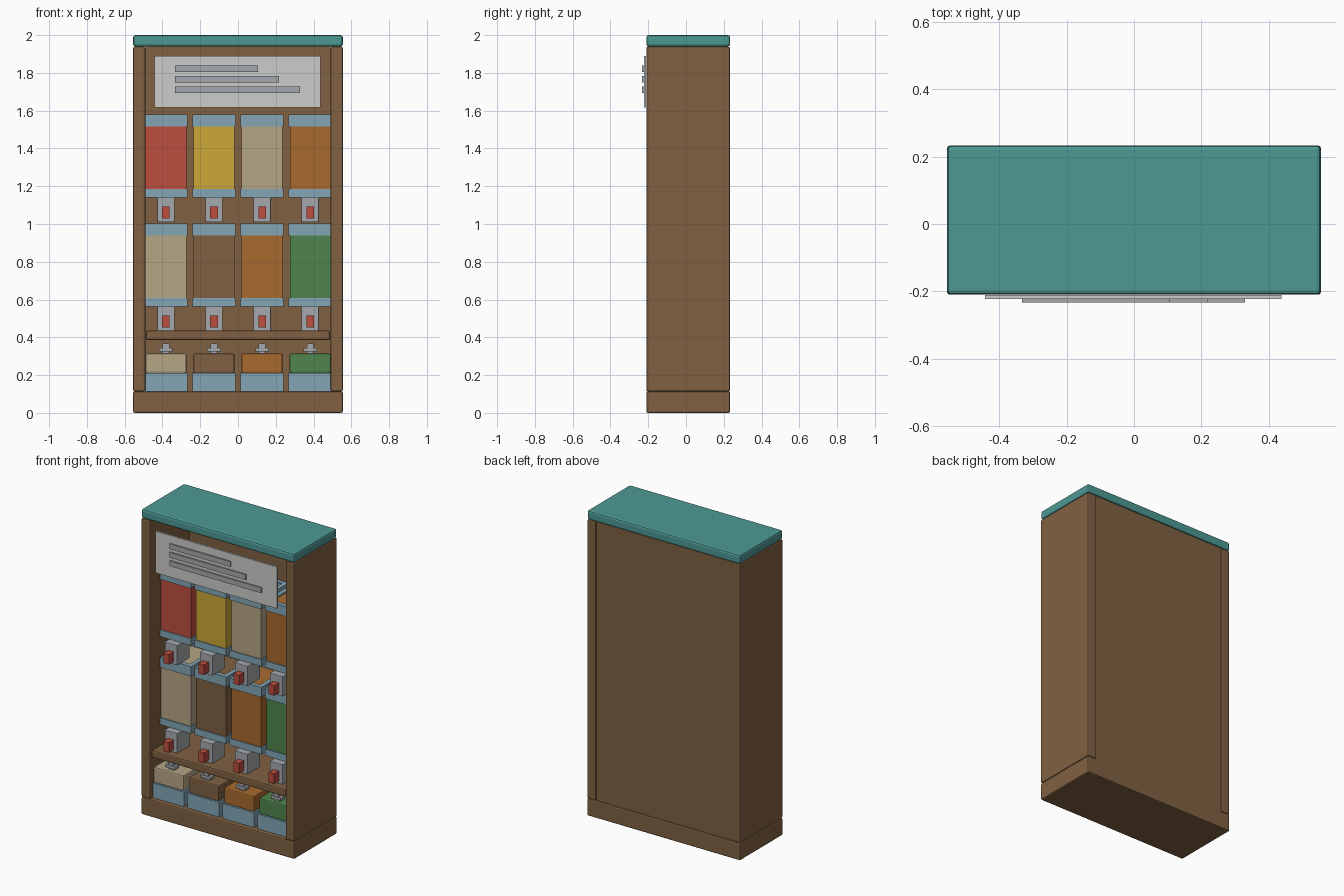
import bpy
import bmesh

cube = bpy.data.objects.get("Cube")
if cube:
    bpy.data.objects.remove(cube, do_unlink=True)


def material(name, rgb):
    """Flat material from display colour, converted to linear."""
    lin = [((c / 255 + 0.055) / 1.055) ** 2.4 for c in rgb]
    m = bpy.data.materials.new(name)
    m.diffuse_color = (*lin, 1)
    m.use_nodes = True
    m.node_tree.nodes["Principled BSDF"].inputs["Base Color"].default_value = (*lin, 1)
    return m


wood = material("brown wood", (128, 97, 66))
teal = material("teal", (77, 153, 148))
white = material("off white", (204, 205, 202))
metal = material("grey metal", (165, 169, 174))
red = material("red", (190, 78, 62))
yellow = material("yellow", (204, 168, 56))
sand = material("sand", (181, 166, 133))
orange = material("orange", (168, 106, 46))
green = material("green", (79, 133, 77))
blue = material("pale blue", (131, 166, 182))


def box(name, mat, x, y, z, bevel=0.0):
    """Box spanning the (low, high) ranges, with optional rounded edges."""
    bm = bmesh.new()
    bmesh.ops.create_cube(bm, size=1)
    for v in bm.verts:
        for i, (lo, hi) in enumerate((x, y, z)):
            v.co[i] = hi if v.co[i] > 0 else lo
    mesh = bpy.data.meshes.new(name)
    bm.to_mesh(mesh)
    bm.free()
    mesh.materials.append(mat)
    ob = bpy.data.objects.new(name, mesh)
    bpy.context.collection.objects.link(ob)
    if bevel:
        mod = ob.modifiers.new("rounded edges", "BEVEL")
        mod.width = bevel
        mod.segments = 2
    return ob


def around(centre, half):
    return (centre - half, centre + half)


# Cabinet shell
FRONT, BACK, WIDE, INNER = -0.21, 0.233, 0.555, 0.491
box("base", wood, (-WIDE, WIDE), (FRONT, BACK), (0, 0.114), 0.008)
box("top", teal, (-WIDE, WIDE), (FRONT, BACK), (1.94, 2), 0.012)
for side, s in (("left", 1), ("right", -1)):
    box(side + "_side", wood, sorted((s * INNER, s * WIDE)), (FRONT, BACK), (0.114, 1.94), 0.008)
box("back_panel", wood, (-INNER, INNER), (0.2, 0.226), (0.114, 1.94))
box("shelf", wood, (-0.486, 0.486), (-0.2, 0.2), (0.385, 0.435), 0.008)

# Header sign with raised bars
box("sign", white, (-0.443, 0.438), (-0.223, -0.211), (1.617, 1.89))
for i, end in enumerate((0.107, 0.218, 0.329)):
    box("sign_bar", metal, (-0.333, end), (-0.233, -0.223), around(1.823 - 0.056 * i, 0.017))


def dispenser(x, z, mat):
    """Hopper with a rim, a collar, a chute and a lever; z is the chute bottom."""
    box("hopper", mat, around(x, 0.108), (-0.097, 0.175), (z + 0.17, z + 0.56))
    for s in (-1, 1):
        box("rim_side", blue, around(x + s * 0.1, 0.0145), (-0.075, 0.153), (z + 0.505, z + 0.57))
    for y in ((-0.104, -0.075), (0.153, 0.182)):
        box("rim_bar", blue, around(x, 0.1145), y, (z + 0.505, z + 0.57))
    box("collar", blue, around(x, 0.1145), (-0.104, 0.182), (z + 0.131, z + 0.175))
    box("chute", metal, around(x, 0.046), (-0.15, -0.02), (z, z + 0.131), 0.003)
    box("lever", red, around(x, 0.02), (-0.2, -0.15), (z + 0.018, z + 0.083))


def drawer(x, mat):
    """Low bin with a coloured lid and a small handle."""
    box("bin", blue, around(x, 0.1145), (-0.18, 0.18), (0.114, 0.21))
    box("bin_lid", mat, around(x, 0.109), (-0.173, 0.173), (0.21, 0.314), 0.008)
    box("handle_foot", metal, around(x, 0.018), around(-0.135, 0.012), (0.312, 0.33))
    box("handle_bar", metal, around(x, 0.036), around(-0.135, 0.02), (0.326, 0.344))
    box("handle_knob", metal, around(x, 0.018), around(-0.135, 0.015), (0.344, 0.368))


# Four columns of stock
columns = zip((red, yellow, sand, orange), (sand, wood, orange, green))
for i, (upper, lower) in enumerate(columns):
    x = -0.3815 + 0.2545 * i
    dispenser(x, 1.01, upper)
    dispenser(x, 0.433, lower)
    drawer(x, lower)
